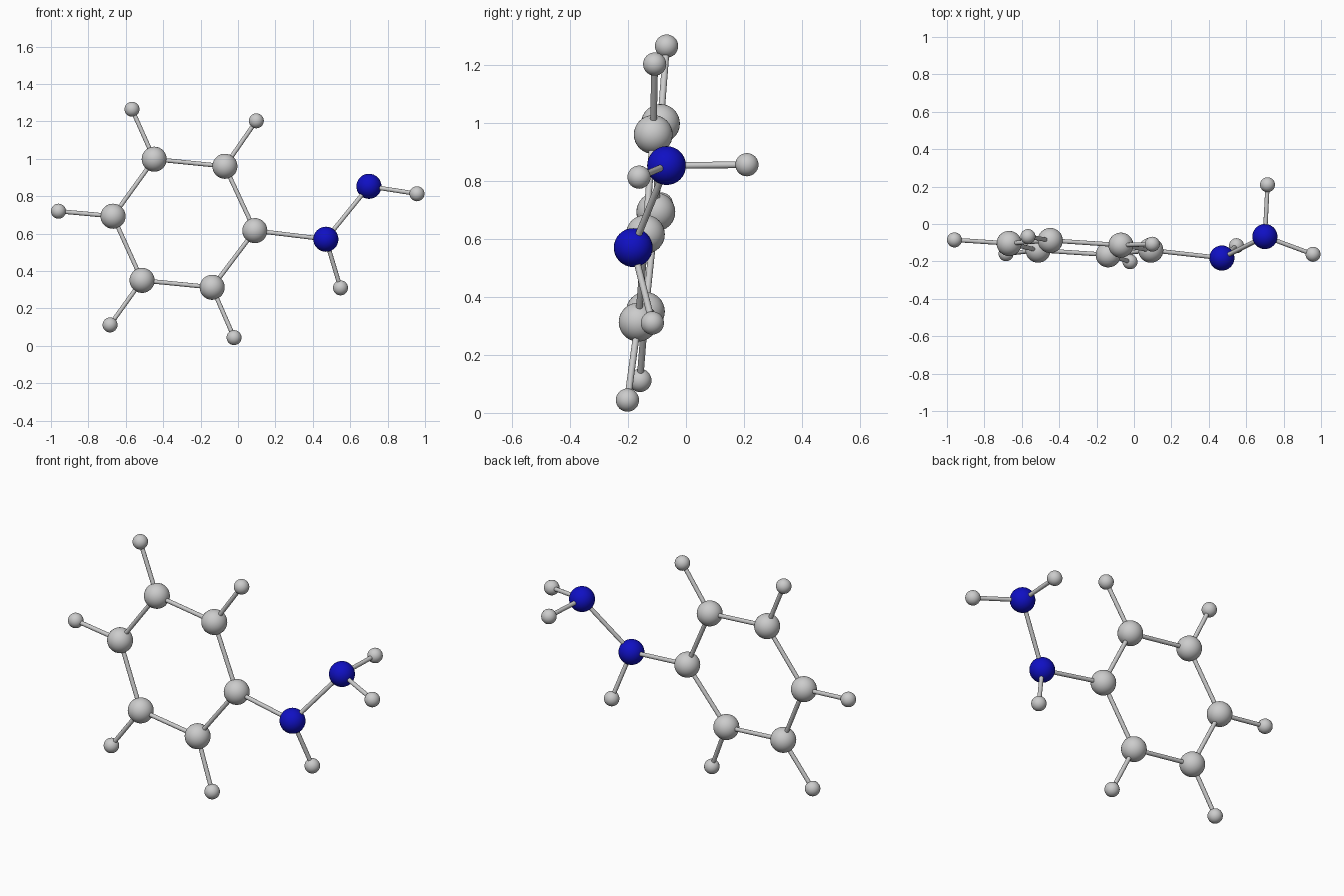
import bpy
from mathutils import Vector

if "Cube" in bpy.data.objects:
    bpy.data.objects.remove(bpy.data.objects["Cube"])

BIG, SMALL, STICK = 0.067, 0.04, 0.0115

blue = bpy.data.materials.new("blue")
blue.diffuse_color = (0.005, 0.005, 0.55, 1)
blue.use_nodes = True
blue.node_tree.nodes["Principled BSDF"].inputs["Base Color"].default_value = blue.diffuse_color


def smooth(ob):
    for p in ob.data.polygons:
        p.use_smooth = len(p.vertices) == 4 or len(p.vertices) == 3


def ball(name, pos, radius, mat=None):
    bpy.ops.mesh.primitive_uv_sphere_add(segments=32, ring_count=16, radius=radius, location=pos)
    ob = bpy.context.object
    ob.name = name
    smooth(ob)
    if mat:
        ob.data.materials.append(mat)


def stick(name, a, b):
    a, b = Vector(a), Vector(b)
    d = b - a
    bpy.ops.mesh.primitive_cylinder_add(vertices=20, radius=STICK, depth=d.length, location=(a + b) / 2)
    ob = bpy.context.object
    ob.name = name
    ob.rotation_euler = d.to_track_quat('Z', 'Y').to_euler()
    smooth(ob)


# Six ring balls, each with the small ball attached outside it (first has none)
ring = [(0.09, -0.14, 0.616), (-0.07, -0.113, 0.96), (-0.448, -0.088, 0.998),
        (-0.668, -0.104, 0.693), (-0.513, -0.14, 0.35), (-0.138, -0.165, 0.313)]
outer = [None, (0.098, -0.108, 1.203), (-0.567, -0.067, 1.265),
         (-0.96, -0.085, 0.72), (-0.684, -0.159, 0.112), (-0.021, -0.202, 0.044)]
for i, (c, h) in enumerate(zip(ring, outer)):
    ball(f"ring_ball_{i}", c, BIG, None)
    stick(f"ring_stick_{i}", c, ring[(i + 1) % 6])
    if h:
        ball(f"outer_ball_{i}", h, SMALL)
        stick(f"outer_stick_{i}", c, h)

# Blue side chain
inner_blue, end_blue = (0.47, -0.182, 0.57), (0.70, -0.067, 0.853)
ball("inner_blue_ball", inner_blue, BIG, blue)
ball("end_blue_ball", end_blue, BIG, blue)
stick("ring_to_chain_stick", ring[0], inner_blue)
stick("chain_stick", inner_blue, end_blue)

# Small balls on the chain
tips = [(inner_blue, (0.548, -0.116, 0.31)), (end_blue, (0.957, -0.162, 0.813)),
        (end_blue, (0.714, 0.21, 0.856))]
for i, (base, tip) in enumerate(tips):
    ball(f"chain_small_ball_{i}", tip, SMALL)
    stick(f"chain_small_stick_{i}", base, tip)
